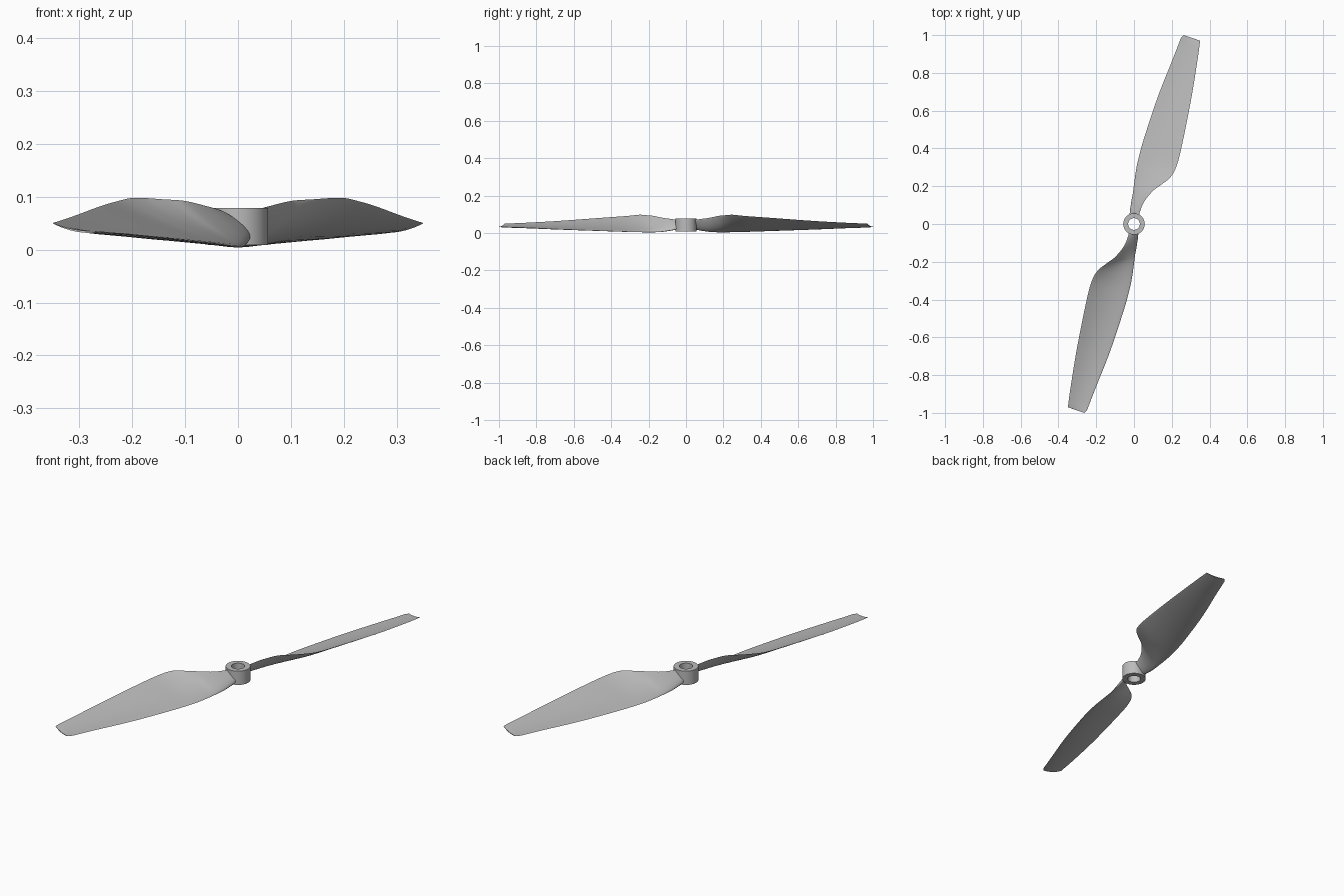
import bpy, bmesh, math
from mathutils import Vector, Matrix

cube = bpy.data.objects.get("Cube")
if cube:
    bpy.data.objects.remove(cube, do_unlink=True)

grey = bpy.data.materials.new("plain grey")
grey.use_nodes = True
colour = (0.5, 0.5, 0.5, 1)
grey.diffuse_color = colour
grey.node_tree.nodes["Principled BSDF"].inputs["Base Color"].default_value = colour


def make_object(name, bm, angle):
    """Turn a bmesh into a smooth-shaded object with the shared material."""
    bmesh.ops.recalc_face_normals(bm, faces=bm.faces)
    mesh = bpy.data.meshes.new(name)
    bm.to_mesh(mesh)
    bm.free()
    mesh.materials.append(grey)
    obj = bpy.data.objects.new(name, mesh)
    bpy.context.collection.objects.link(obj)
    bpy.ops.object.select_all(action="DESELECT")
    obj.select_set(True)
    bpy.context.view_layer.objects.active = obj
    bpy.ops.object.shade_smooth_by_angle(angle=math.radians(angle))
    return obj


def spline(rows, steps):
    """Catmull-Rom interpolation of rows of numbers."""
    result = []
    last = len(rows) - 1
    for i in range(last):
        quad = [rows[min(max(i + k, 0), last)] for k in (-1, 0, 1, 2)]
        for s in range(steps):
            t = s / steps
            result.append([
                b + t * (c - a) / 2
                + t * t * (a - 2.5 * b + 2 * c - d / 2)
                + t ** 3 * (1.5 * (b - c) + (d - a) / 2)
                for a, b, c, d in zip(*quad)])
    result.append(list(rows[-1]))
    return result


# Stations: low edge xyz, high edge xyz, thickness, hollow of the upper side
stations = [
    (-.022, .045, .022, .028, .045, .070, .022, 0),
    (-.020, .07, .016, .033, .07, .074, .021, 0),
    (-.013, .12, .008, .055, .12, .081, .019, .003),
    (-.005, .17, .005, .10, .175, .092, .016, .007),
    (.0, .21, .005, .14, .205, .095, .014, .010),
    (.01, .28, .006, .195, .25, .098, .013, .012),
    (.022, .34, .008, .23, .32, .091, .012, .012),
    (.052, .45, .012, .263, .46, .081, .011, .011),
    (.125, .67, .020, .306, .68, .065, .009, .009),
    (.198, .855, .028, .335, .86, .055, .007, .007),
    (.235, .95, .031, .345, .93, .052, .006, .006),
    (.249, .985, .033, .348, .955, .051, .005, .006),
    (.262, 1.0, .034, .35, .97, .05, .004, .006),
]


def section(row, count=14):
    """Closed aerofoil loop between the two blade edges."""
    low, high = Vector(row[:3]), Vector(row[3:6])
    thick, hollow = row[6:]
    chord = high - low
    normal = chord.cross(Vector((0, 1, 0))).normalized()
    if normal.z < 0:
        normal.negate()
    points = []
    for k in range(2 * count):
        angle = math.pi * k / count
        t = (1 - math.cos(angle)) / 2
        # Round low edge, thinner towards the high edge
        half = thick / 2 * math.sin(angle) * (1.2 - 0.7 * t)
        sag = hollow * 4 * t * (1 - t)
        points.append(low + chord * t + normal * (half - sag))
    return points


def blade(name, turn):
    bm = bmesh.new()
    loops = [[bm.verts.new(p) for p in section(row)] for row in spline(stations, 5)]
    for a, b in zip(loops, loops[1:]):
        for i in range(len(a)):
            j = (i + 1) % len(a)
            bm.faces.new((a[i], a[j], b[j], b[i]))
    bm.faces.new(loops[0])
    bm.faces.new(loops[-1])
    bm.transform(Matrix.Rotation(turn, 4, "Z"))
    return make_object(name, bm, 50)


# Hub: ring with a shaft hole
def hub(outer=0.057, inner=0.031, bottom=0.009, top=0.079, sides=48):
    bm = bmesh.new()
    profile = [(inner, bottom), (outer, bottom), (outer, top), (inner, top)]
    rings = []
    for i in range(sides):
        a = math.tau * i / sides
        rings.append([bm.verts.new((r * math.cos(a), r * math.sin(a), z))
                      for r, z in profile])
    for i in range(sides):
        a, b = rings[i], rings[(i + 1) % sides]
        for k in range(4):
            m = (k + 1) % 4
            bm.faces.new((a[k], a[m], b[m], b[k]))
    return make_object("hub", bm, 30)


hub()
blade("back_blade", 0)
blade("front_blade", math.pi)
